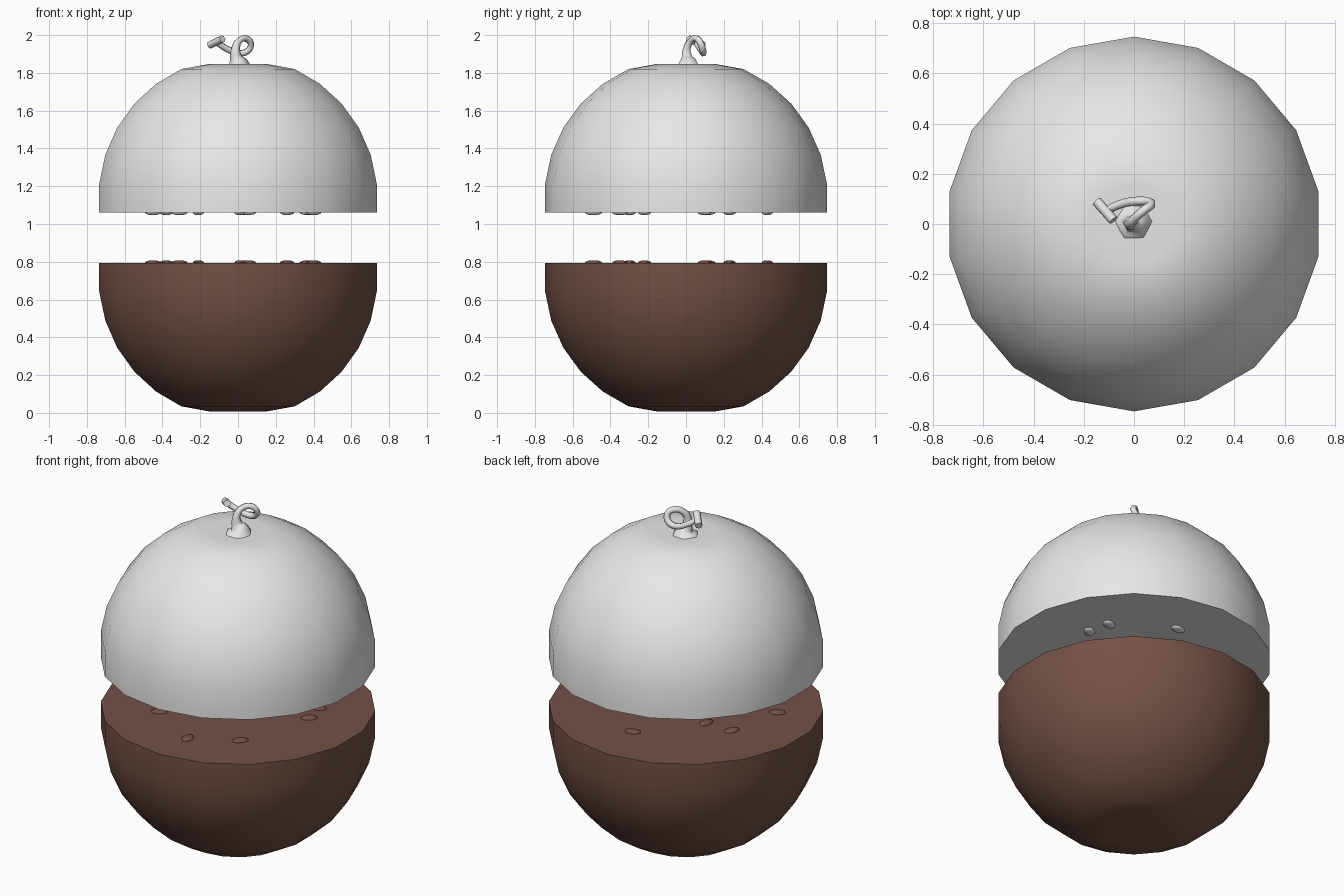
import bpy, bmesh
from math import sin, cos, pi, radians
from mathutils import Vector, Matrix

cube = bpy.data.objects.get("Cube")
if cube:
    bpy.data.objects.remove(cube, do_unlink=True)

SIDES = 18
RADIUS = 0.75
LOW_CENTRE, HIGH_CENTRE = 0.72, 1.135


def material(name, rgb):
    mat = bpy.data.materials.new(name)
    mat.use_nodes = True
    mat.diffuse_color = (*rgb, 1)
    mat.node_tree.nodes["Principled BSDF"].inputs["Base Color"].default_value = (*rgb, 1)
    return mat


grey = material("light_grey", (0.8, 0.8, 0.8))
brown = material("dark_brown", (0.175, 0.083, 0.064))


def finish(name, bm, mat, angle=35):
    bmesh.ops.recalc_face_normals(bm, faces=bm.faces)
    mesh = bpy.data.meshes.new(name)
    bm.to_mesh(mesh)
    bm.free()
    mesh.materials.append(mat)
    for poly in mesh.polygons:
        poly.use_smooth = True
    mesh.set_sharp_from_angle(angle=radians(angle))
    obj = bpy.data.objects.new(name, mesh)
    bpy.context.collection.objects.link(obj)
    return obj


def fruit_half(name, centre, up, mat):
    """Sliced ball with a dimpled pole and a flat cut face; up is 1 or -1."""
    bm = bmesh.new()
    rings = []
    for step in range(1, 9):
        tilt = radians(12 * step)
        height = RADIUS * cos(tilt)
        if step == 1:
            height = 0.712          # flattened shoulder around the dimple
        elif step == 8:
            height = -0.074         # cut plane
        r = RADIUS * sin(tilt)
        ring = []
        for k in range(SIDES):
            a = 2 * pi * (k + 0.5) / SIDES
            ring.append(bm.verts.new((r * cos(a), r * sin(a), centre + up * height)))
        rings.append(ring)
    pole = bm.verts.new((0, 0, centre + up * 0.68))
    for k in range(SIDES):
        n = (k + 1) % SIDES
        bm.faces.new((pole, rings[0][k], rings[0][n]))
        for a, b in zip(rings, rings[1:]):
            bm.faces.new((a[k], b[k], b[n], a[n]))
    bm.faces.new(rings[-1])
    return finish(name, bm, mat)


fruit_half("lower_half", LOW_CENTRE, -1, brown)
fruit_half("upper_half", HIGH_CENTRE, 1, grey)

# Seeds: x, y and turn in degrees, matched on both cut faces
SEEDS = [(-0.31, -0.30, 25), (0.01, -0.49, 100), (0.26, -0.35, 50),
         (0.40, 0.10, 40), (0.37, 0.23, 20), (-0.45, -0.22, 30),
         (0.05, 0.43, 10), (-0.21, 0.11, 80), (-0.38, 0.11, 65)]


def seeds(name, z, mat):
    bm = bmesh.new()
    for x, y, turn in SEEDS:
        place = (Matrix.Translation((x, y, z)) @ Matrix.Rotation(radians(turn), 4, "Z")
                 @ Matrix.Diagonal((0.046, 0.03, 0.013, 1)))
        bmesh.ops.create_uvsphere(bm, u_segments=12, v_segments=8, radius=1, matrix=place)
    return finish(name, bm, mat, 60)


seeds("lower_seeds", LOW_CENTRE + 0.075, brown)
seeds("upper_seeds", HIGH_CENTRE - 0.075, grey)


# Curled stem with a flared foot: x, y, z, thickness
STEM = [(0, 0.01, 1.815, 0.085), (0, 0.01, 1.85, 0.056), (-0.01, 0.005, 1.88, 0.032),
        (-0.012, 0.005, 1.93, 0.023), (0.005, 0.025, 1.968, 0.018),
        (0.04, 0.055, 1.982, 0.018), (0.068, 0.078, 1.955, 0.018),
        (0.05, 0.09, 1.915, 0.018), (0, 0.09, 1.905, 0.018),
        (-0.05, 0.08, 1.922, 0.018), (-0.115, 0.052, 1.963, 0.018)]
curve = bpy.data.curves.new("stem", "CURVE")
curve.dimensions = "3D"
curve.bevel_depth = 1
curve.bevel_resolution = 1
curve.resolution_u = 4
curve.use_fill_caps = True
spline = curve.splines.new("BEZIER")
spline.bezier_points.add(len(STEM) - 1)
for point, (x, y, z, r) in zip(spline.bezier_points, STEM):
    point.co = (x, y, z)
    point.radius = r
    point.handle_left_type = point.handle_right_type = "AUTO"
curve.materials.append(grey)
stem = bpy.data.objects.new("stem", curve)
bpy.context.collection.objects.link(stem)

# Short bar across the tip of the stem
start, end = Vector((-0.148, 0.09, 1.948)), Vector((-0.082, 0.015, 1.98))
axis = end - start
bm = bmesh.new()
bmesh.ops.create_cone(
    bm, cap_ends=True, segments=8, radius1=0.02, radius2=0.02, depth=axis.length,
    matrix=Matrix.Translation((start + end) / 2) @ axis.to_track_quat("Z", "Y").to_matrix().to_4x4())
finish("stem_tip", bm, grey, 50)
